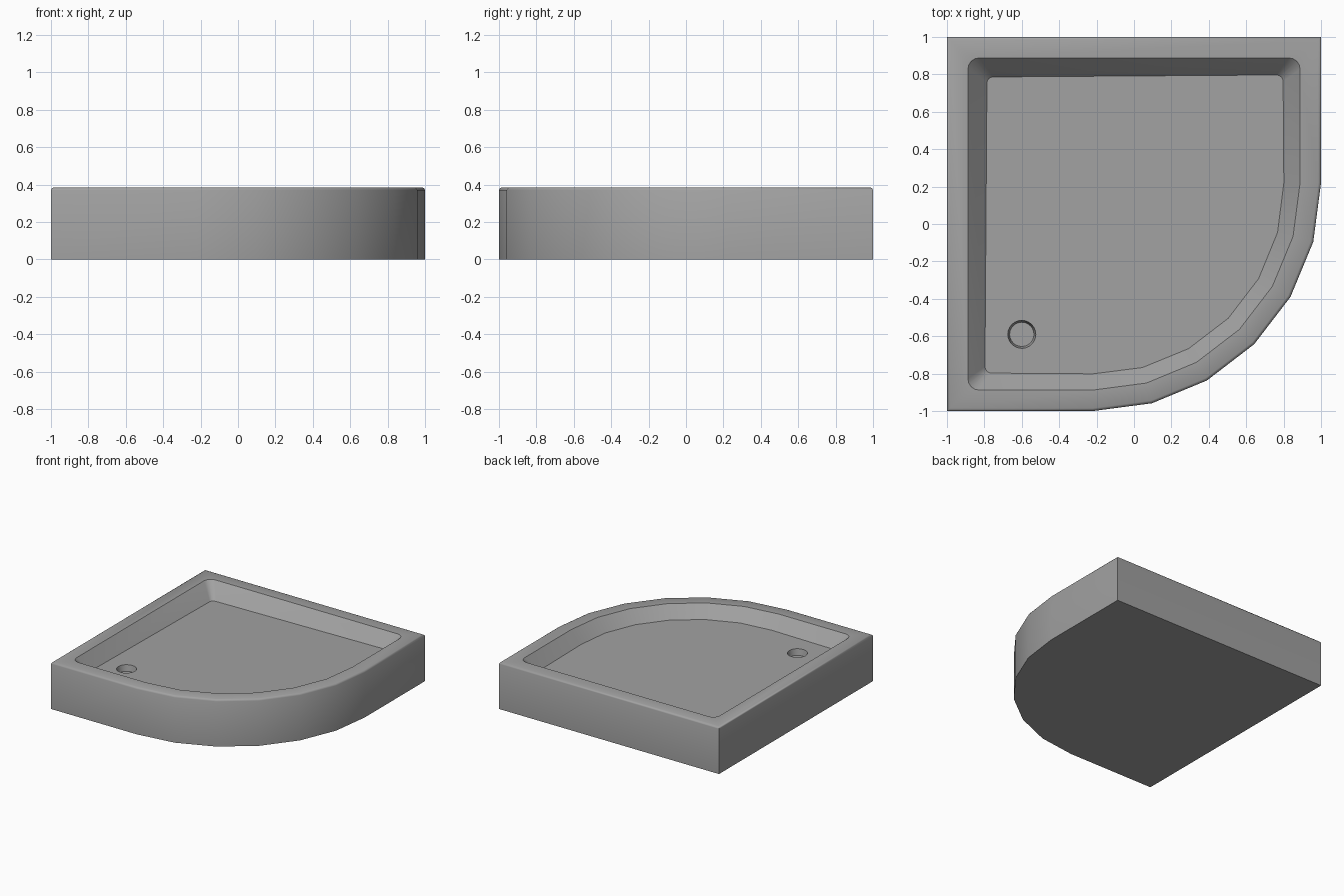
import bpy, bmesh
from math import radians, cos, sin
from mathutils import Vector

if "Cube" in bpy.data.objects:
    bpy.data.objects.remove(bpy.data.objects["Cube"], do_unlink=True)

HEIGHT = 0.385
BOW_RADIUS = 1.22
DEPTH = 0.105
DRAIN = Vector((-0.6, -0.59))

grey = bpy.data.materials.new("tray_grey")
grey.use_nodes = True
colour = (0.36, 0.36, 0.36, 1)
grey.diffuse_color = colour
grey.node_tree.nodes["Principled BSDF"].inputs["Base Color"].default_value = colour


def arc(cx, cy, r, start, steps):
    """Quarter circle of points, anticlockwise from the start angle."""
    angles = [radians(start + 90 * i / steps) for i in range(steps + 1)]
    return [Vector((cx + r * cos(a), cy + r * sin(a))) for a in angles]


def outline(inset, corner):
    """Square with three corners and one large bowed corner."""
    c = 1 - inset - corner
    b = BOW_RADIUS - 1
    return (arc(-c, -c, corner, 180, 4) + arc(-b, b, BOW_RADIUS - inset, -90, 6)
            + arc(c, c, corner, 0, 4) + arc(-c, c, corner, 90, 4))


def fall(p):
    """Depth of the gently sloping floor below the rim."""
    return DEPTH + 0.008 * (p.y - p.x)


def add_ring(bm, points, heights):
    return [bm.verts.new((p.x, p.y, z)) for p, z in zip(points, heights)]


def bridge(bm, low, high):
    n = len(low)
    for i in range(n):
        j = (i + 1) % n
        bm.faces.new((low[i], low[j], high[j], high[i]))


def finish(bm, name):
    mesh = bpy.data.meshes.new(name)
    bm.to_mesh(mesh)
    bm.free()
    mesh.materials.append(grey)
    obj = bpy.data.objects.new(name, mesh)
    bpy.context.collection.objects.link(obj)
    bpy.ops.object.select_all(action="DESELECT")
    obj.select_set(True)
    bpy.context.view_layer.objects.active = obj
    bpy.ops.object.shade_smooth_by_angle(angle=radians(40))


def drain_circle(r):
    pts = []
    for q in range(4):
        pts += arc(DRAIN.x, DRAIN.y, r, 90 * q, 6)[:-1]
    return pts


# Tray: outer skirt, softened top edge, flat rim
bm = bmesh.new()
profile = [(0, 0), (0, HEIGHT - 0.015), (0.005, HEIGHT - 0.005),
           (0.015, HEIGHT)]
rings = []
for inset, z in profile:
    pts = outline(inset, 0)
    rings.append(add_ring(bm, pts, [z] * len(pts)))
rim = outline(0.112, 0.06)
rings.append(add_ring(bm, rim, [HEIGHT] * len(rim)))

# Sloping basin wall, running on down to meet the tilted floor
foot = []
for top, base in zip(rim, outline(0.203, 0.035)):
    foot.append(top.lerp(base, fall(base) / DEPTH))
rings.append(add_ring(bm, foot, [HEIGHT - fall(p) for p in foot]))
for low, high in zip(rings, rings[1:]):
    bridge(bm, low, high)
bm.faces.new(list(reversed(rings[0])))

# Floor with a round opening for the drain
hole_pts = drain_circle(0.075)
hole = add_ring(bm, hole_pts, [HEIGHT - fall(p) for p in hole_pts])
edges = []
for loop in (rings[-1], hole):
    for a, b in zip(loop, loop[1:] + loop[:1]):
        edges.append(bm.edges.get((a, b)) or bm.edges.new((a, b)))
bmesh.ops.triangle_fill(bm, edges=edges, use_beauty=True, normal=(0, 0, 1))
bmesh.ops.remove_doubles(bm, verts=bm.verts, dist=0.0005)
bmesh.ops.recalc_face_normals(bm, faces=bm.faces)
finish(bm, "shower_tray")

# Drain: shallow tapered cup below the opening
bm = bmesh.new()
cup_top = add_ring(bm, hole_pts, [HEIGHT - fall(p) for p in hole_pts])
low_pts = drain_circle(0.065)
cup_base = add_ring(bm, low_pts, [HEIGHT - fall(p) - 0.05 for p in low_pts])
bridge(bm, cup_top, cup_base)
bm.faces.new(cup_base)
finish(bm, "drain_cup")
